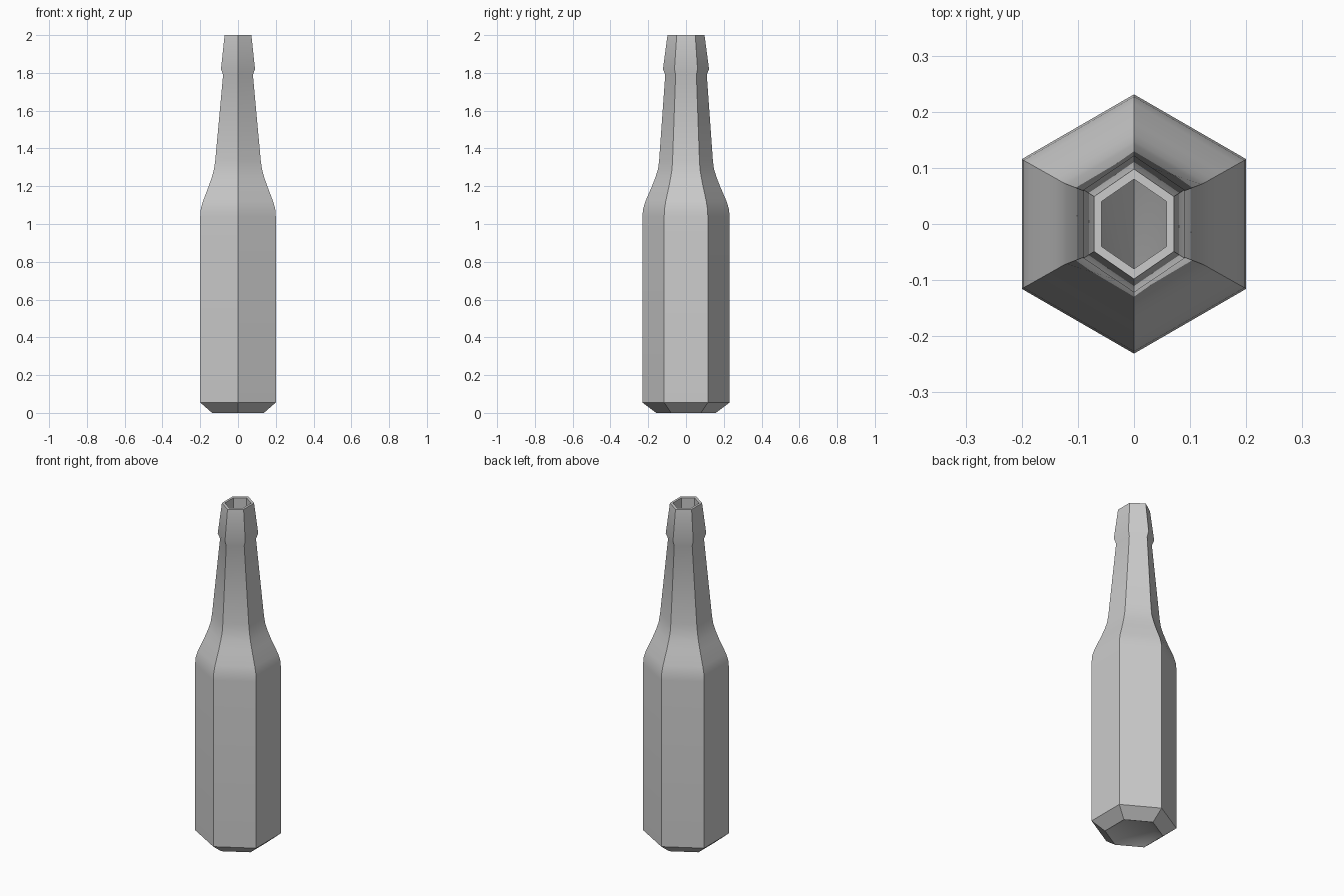
import bpy, bmesh

if "Cube" in bpy.data.objects:
    bpy.data.objects.remove(bpy.data.objects["Cube"])

# Outer profile from base recess to mouth: (z, half width in x, half depth in y)
PROFILE = [
    (0.02, 0.100, 0.115), (0.00, 0.137, 0.158), (0.055, 0.200, 0.231),
    (1.04, 0.200, 0.231), (1.08, 0.197, 0.227), (1.12, 0.186, 0.215),
    (1.20, 0.155, 0.180), (1.25, 0.138, 0.161), (1.29, 0.127, 0.148),
    (1.34, 0.120, 0.142), (1.79, 0.079, 0.110), (1.82, 0.090, 0.122),
    (2.00, 0.071, 0.098), (2.00, 0.058, 0.080),
]


def hex_ring(bm, zs, w, d):
    """Pointed hexagon: corners on +-y, flat sides on +-x."""
    xy = [(0, -d), (w, -d / 2), (w, d / 2), (0, d), (-w, d / 2), (-w, -d / 2)]
    return [bm.verts.new((x, y, z)) for (x, y), z in zip(xy, zs)]


bm = bmesh.new()
rings = [hex_ring(bm, [z] * 6, w, d) for z, w, d in PROFILE]
# Uneven floor down inside the mouth
rings.append(hex_ring(bm, [1.70, 1.85, 1.85, 1.80, 1.85, 1.85], 0.058, 0.080))

# Side walls
for a, b in zip(rings, rings[1:]):
    for i in range(6):
        j = (i + 1) % 6
        bm.faces.new((a[i], a[j], b[j], b[i]))

# Base cap and mouth floor fan
bm.faces.new(rings[0][::-1])
floor = rings[-1]
for i in range(1, 5):
    bm.faces.new((floor[0], floor[i], floor[i + 1]))

mesh = bpy.data.meshes.new("bottle")
bm.to_mesh(mesh)
bm.free()
bottle = bpy.data.objects.new("bottle", mesh)
bpy.context.collection.objects.link(bottle)

# Soft shoulder, crisp hexagon corners
bpy.context.view_layer.objects.active = bottle
bottle.select_set(True)
bpy.ops.object.shade_smooth_by_angle(angle=0.52)
